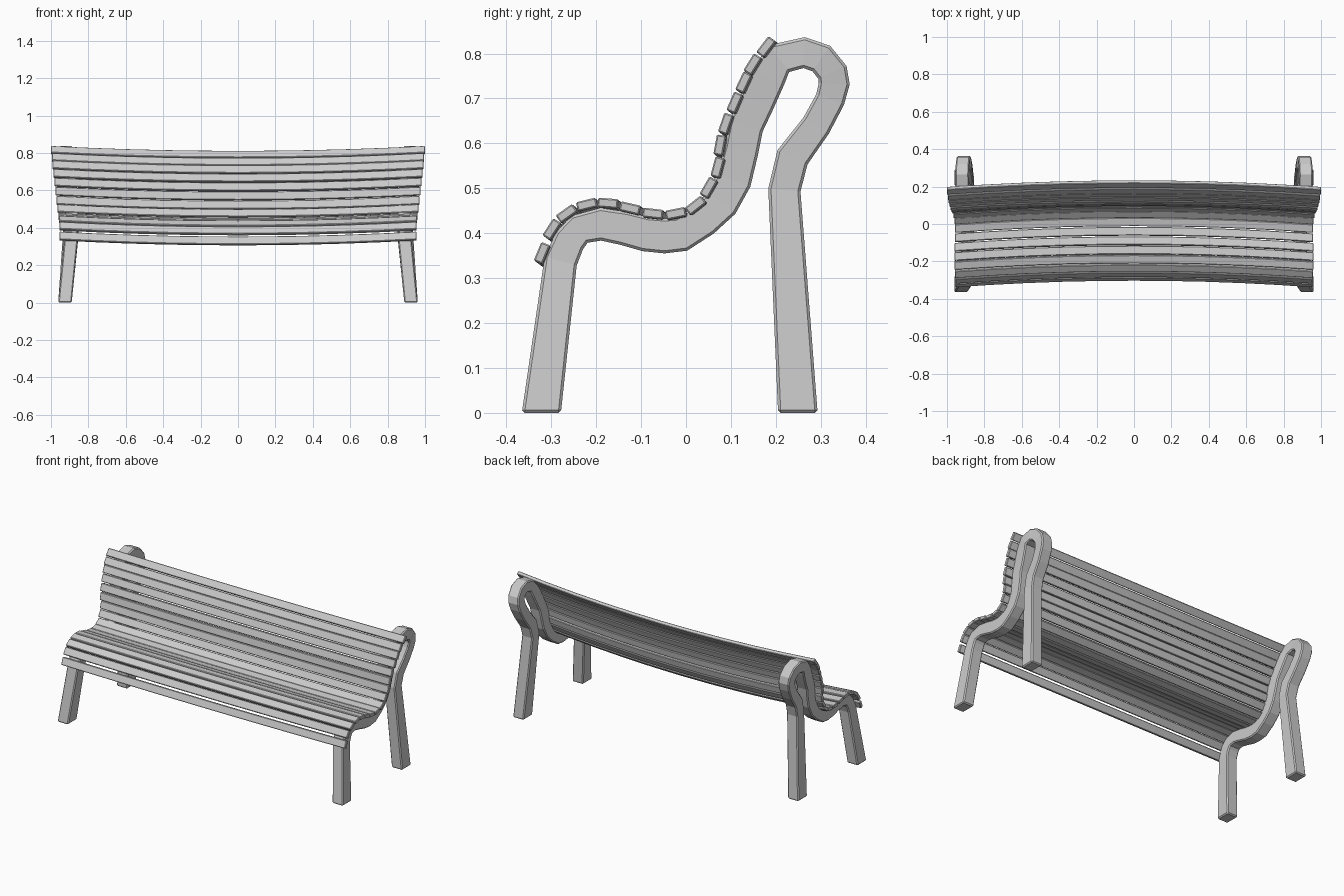
import bpy, bmesh
from mathutils import Vector

if "Cube" in bpy.data.objects:
    bpy.data.objects.remove(bpy.data.objects["Cube"])

# Side frame centreline: y, z, width
PATH = [(-.322, 0, .087), (-.279, .338, .074), (-.259, .384, .071), (-.237, .409, .070),
        (-.190, .420, .073), (-.139, .411, .075), (-.090, .398, .077), (-.048, .394, .078),
        (-.010, .398, .078), (.039, .429, .075), (.079, .467, .078), (.106, .518, .080),
        (.123, .584, .077), (.134, .638, .077), (.157, .691, .080), (.183, .749, .080),
        (.208, .789, .074), (.263, .802, .069), (.301, .789, .069), (.326, .758, .069),
        (.330, .733, .069), (.321, .698, .066), (.290, .640, .067), (.237, .569, .074),
        (.219, .496, .072), (.249, 0, .088)]

# Slat centres at the bench ends: y, z
SLATS = [(-.321, .356), (-.299, .409), (-.266, .444), (-.221, .464), (-.174, .467),
         (-.125, .456), (-.074, .444), (-.023, .444), (.021, .462), (.050, .502),
         (.070, .547), (.075, .596), (.088, .644), (.108, .691), (.128, .736),
         (.148, .776), (.178, .815)]


def sweep(name, rings, bevel):
    """Join four-cornered rings into a closed, capped bar."""
    bm = bmesh.new()
    loops = [[bm.verts.new(p) for p in ring] for ring in rings]
    for a, b in zip(loops, loops[1:]):
        for i in range(4):
            j = (i + 1) % 4
            bm.faces.new((a[i], a[j], b[j], b[i]))
    bm.faces.new(loops[0])
    bm.faces.new(loops[-1])
    bmesh.ops.recalc_face_normals(bm, faces=bm.faces)
    me = bpy.data.meshes.new(name)
    bm.to_mesh(me)
    bm.free()
    ob = bpy.data.objects.new(name, me)
    bpy.context.collection.objects.link(ob)
    mod = ob.modifiers.new("bevel", 'BEVEL')
    mod.width = bevel
    mod.segments = 1
    mod.limit_method = 'ANGLE'
    mod.angle_limit = 1.0
    return ob


def tangent(pts, i):
    """Direction of a polyline at a point, averaged over its two segments."""
    a, p, b = (Vector(pts[k][:2]) for k in (max(i - 1, 0), i, min(i + 1, len(pts) - 1)))
    return ((p - a).normalized() + (b - p).normalized()).normalized()


# Side frames: legs, seat support and looped back in one bar, splayed at both ends
def side_frame(name, side):
    rings = []
    for i, (y, z, w) in enumerate(PATH):
        t = tangent(PATH, i)
        n = Vector((-t.y, t.x)) * w / 2
        if i == 0:
            n = Vector((-w / 2, 0))
        elif i == len(PATH) - 1:
            n = Vector((w / 2, 0))
        ring = []
        for s, e in ((-1, -1), (1, -1), (1, 1), (-1, 1)):
            py, pz = y + n.x * s, z + n.y * s
            x = .89 + .2 * (z - .42) ** 2 + .036 * e
            ring.append((side * x, py, pz))
        rings.append(ring)
    sweep(name, rings, .006)


side_frame("left_side_frame", -1)
side_frame("right_side_frame", 1)

# Slats: gently bowed back and down toward the middle, wider near the top
STEPS = 10
for i, (y, z) in enumerate(SLATS):
    t = tangent(SLATS, i)
    n = Vector((-t.y, t.x))
    half = .955 + .045 * max(0, (z - .42) / (SLATS[-1][1] - .42))
    rings = []
    for k in range(STEPS + 1):
        u = 2 * k / STEPS - 1
        c = Vector((y, z)) + Vector((.035, -.026)) * (1 - u * u)
        ring = []
        for a, b in ((-1, -1), (1, -1), (1, 1), (-1, 1)):
            p = c + t * .0225 * a + n * .0105 * b
            ring.append((u * half, p.x, p.y))
        rings.append(ring)
    part = "seat_slat" if i < 9 else "back_slat"
    sweep(f"{part}_{i + 1}", rings, .003)
